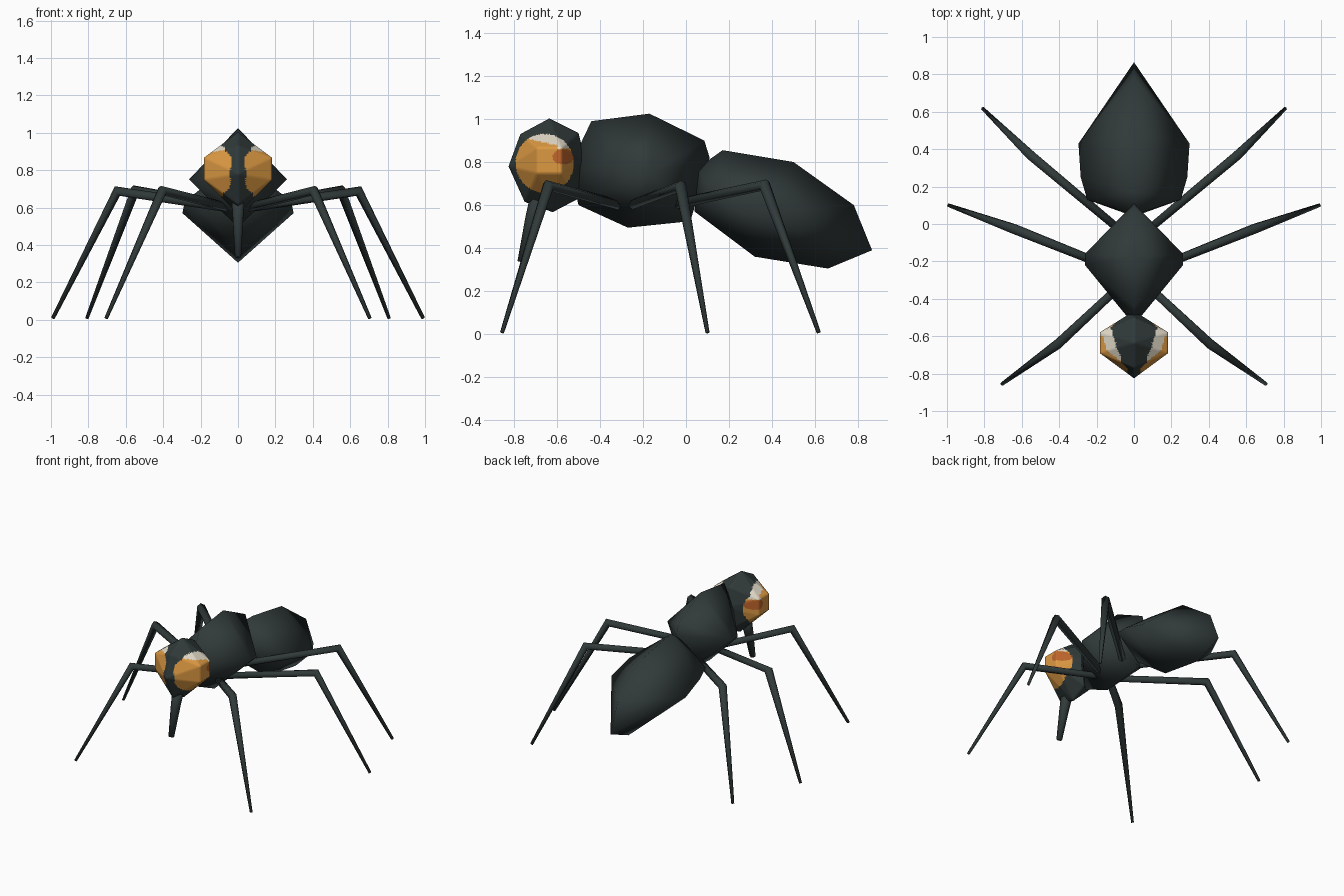
import bpy, bmesh, math
from mathutils import Vector

if "Cube" in bpy.data.objects:
    bpy.data.objects.remove(bpy.data.objects["Cube"])


def material(name, rgb):
    m = bpy.data.materials.new(name)
    m.diffuse_color = (*rgb, 1)
    m.use_nodes = True
    m.node_tree.nodes["Principled BSDF"].inputs["Base Color"].default_value = m.diffuse_color
    return m


SHELL = material("dark shell", (0.030, 0.042, 0.041))
AMBER = material("amber eye", (0.72, 0.32, 0.055))
CREAM = material("cream highlight", (0.76, 0.70, 0.58))
RUST = material("rust eye patch", (0.52, 0.13, 0.025))


def finish(bm, name, mats=(SHELL,), smooth=True):
    bmesh.ops.recalc_face_normals(bm, faces=bm.faces)
    me = bpy.data.meshes.new(name)
    bm.to_mesh(me)
    bm.free()
    for m in mats:
        me.materials.append(m)
    for p in me.polygons:
        p.use_smooth = smooth
    ob = bpy.data.objects.new(name, me)
    bpy.context.collection.objects.link(ob)
    return ob


def lens(profile, sides):
    """Faceted body: side profile on the centre plane, hulled to side points."""
    bm = bmesh.new()
    for y, z in profile:
        bm.verts.new((0, y, z))
    for x, y, z in sides:
        bm.verts.new((x, y, z))
        bm.verts.new((-x, y, z))
    res = bmesh.ops.convex_hull(bm, input=bm.verts[:])
    loose = [v for v in bm.verts if not v.link_faces]
    bmesh.ops.delete(bm, geom=loose, context='VERTS')
    return bm


def tube(bm, points, radii, n=6):
    """Tapered tube through points with mitred joints and closed ends."""
    pts = [Vector(p) for p in points]
    rings = []
    for i, p in enumerate(pts):
        a = (p - pts[i - 1]).normalized() if i else Vector()
        b = (pts[i + 1] - p).normalized() if i < len(pts) - 1 else Vector()
        d = (a + b).normalized()
        u = d.cross(Vector((-pts[-1].y, pts[-1].x, 0.001))).normalized()
        v = d.cross(u)
        rings.append([bm.verts.new(p + radii[i] * (math.cos(t) * u + math.sin(t) * v))
                      for t in (2 * math.pi * k / n for k in range(n))])
    for r, s in zip(rings, rings[1:]):
        for k in range(n):
            bm.faces.new((r[k], r[(k + 1) % n], s[(k + 1) % n], s[k]))
    bm.faces.new(rings[0])
    bm.faces.new(rings[-1])


# Thorax
finish(lens([(-.44, .99), (-.17, 1.025), (.085, .9), (.11, .82), (.02, .525),
             (-.27, .495), (-.5, .6), (-.54, .78)],
            [(.262, -.22, .75), (.262, -.16, .75)]), "thorax")

# Abdomen
finish(lens([(.05, .77), (.17, .855), (.5, .8), (.78, .6), (.865, .39),
             (.66, .305), (.32, .36), (.04, .57)],
            [(.297, .43, .57), (.285, .25, .63), (.25, .13, .66)]), "abdomen")

# Head, finely divided so the eyes follow a rule by position
head = lens([(-.825, .78), (-.77, .93), (-.635, 1.003), (-.5, .935), (-.465, .8),
             (-.5, .63), (-.62, .567), (-.75, .615)],
            [(.183, -.69, .75), (.183, -.69, .865), (.183, -.58, .75), (.183, -.58, .865)])
bmesh.ops.subdivide_edges(head, edges=head.edges[:], cuts=15, use_grid_fill=True)
for f in head.faces:
    c = f.calc_center_median()
    y, z = c.y, c.z
    if abs(c.x) < 0.028 or math.hypot(y + .657, z - .795) > .136:
        continue
    f.material_index = 1
    if ((y + .57) / .05) ** 2 + ((z - .825) / .036) ** 2 < 1:
        f.material_index = 3
    if z > .878 - .22 * (y + .6) and y > -.74 or (y > -.6 and z > .862):
        f.material_index = 2
finish(head, "head", (SHELL, AMBER, CREAM, RUST))

# Proboscis
bm = bmesh.new()
tube(bm, [(0, -.68, .66), (0, -.715, .54), (0, -.765, .335)], [.04, .032, .019])
finish(bm, "proboscis")

# Legs: hip, knee and foot for each pair
LEGS = {
    "front_leg": [(.03, -.29, .595), (.405, -.64, .69), (.705, -.855, .008)],
    "middle_leg": [(.03, -.27, .595), (.645, -.025, .688), (.99, .1, .008)],
    "hind_leg": [(.03, -.07, .6), (.55, .365, .693), (.808, .617, .008)],
}
for name, path in LEGS.items():
    for side, s in (("right", 1), ("left", -1)):
        bm = bmesh.new()
        tube(bm, [(s * x, y, z) for x, y, z in path], [.024, .029, .010])
        finish(bm, f"{side}_{name}")
